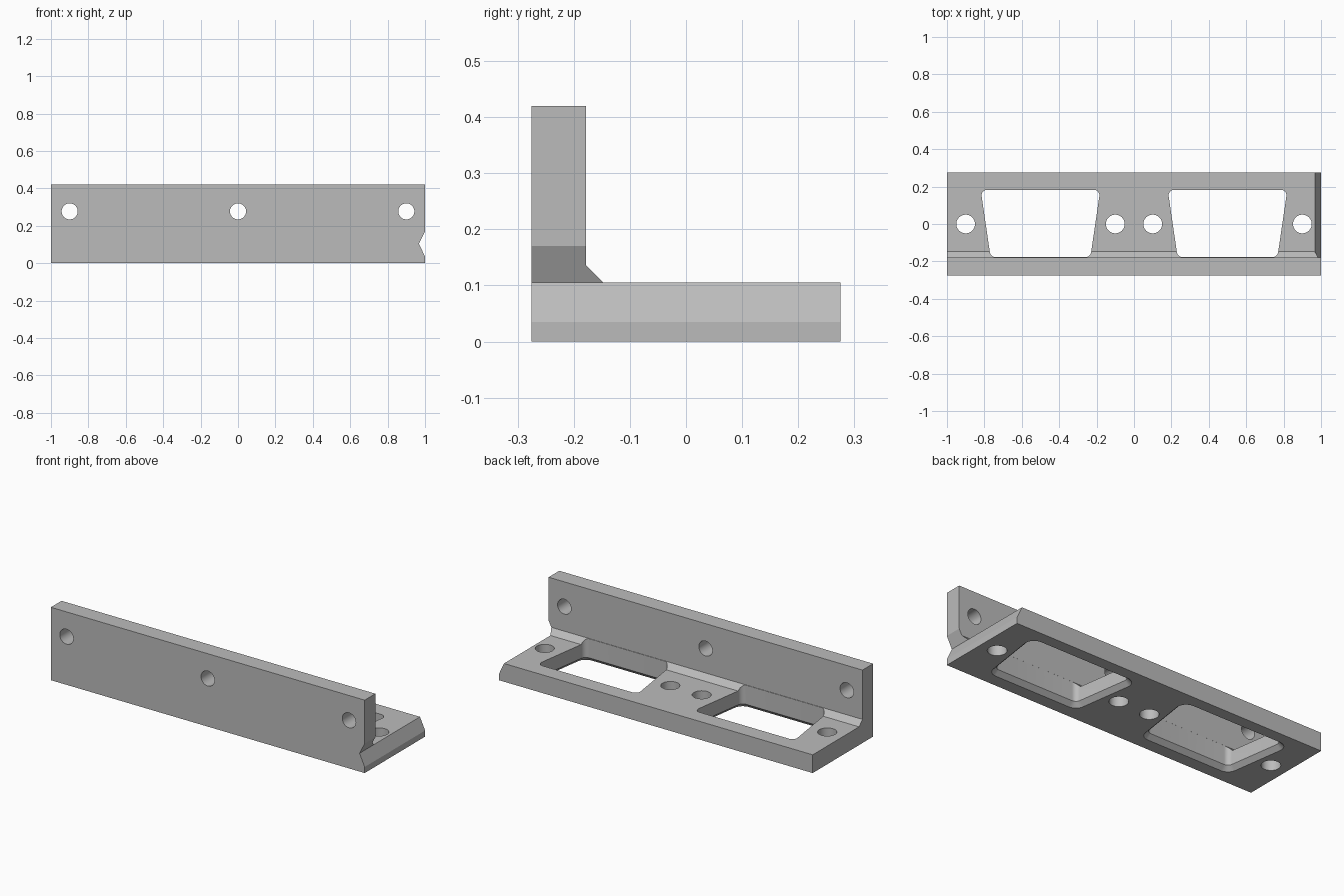
import bpy, bmesh
from math import sin, cos, radians, pi
from mathutils import Vector, Matrix

default = bpy.data.objects.get("Cube")
if default:
    bpy.data.objects.remove(default, do_unlink=True)

steel = bpy.data.materials.new("plain grey")
steel.use_nodes = True
GREY = (0.5, 0.5, 0.5, 1)
steel.diffuse_color = GREY
steel.node_tree.nodes["Principled BSDF"].inputs["Base Color"].default_value = GREY


def loft(name, rings):
    """Closed solid joining equal rings of points, capped at both ends."""
    bm = bmesh.new()
    loops = [[bm.verts.new(p) for p in ring] for ring in rings]
    for a, b in zip(loops, loops[1:]):
        for i in range(len(a)):
            j = (i + 1) % len(a)
            bm.faces.new((a[i], a[j], b[j], b[i]))
    bm.faces.new(loops[0])
    bm.faces.new(loops[-1])
    bmesh.ops.recalc_face_normals(bm, faces=bm.faces)
    mesh = bpy.data.meshes.new(name)
    bm.to_mesh(mesh)
    bm.free()
    mesh.materials.append(steel)
    obj = bpy.data.objects.new(name, mesh)
    bpy.context.collection.objects.link(obj)
    return obj


def circle(radius, place, steps=48):
    return [place(radius * cos(2 * pi * i / steps), radius * sin(2 * pi * i / steps))
            for i in range(steps)]


def window_ring(cx, z, grow=0.0, radius=0.03, steps=8):
    """Rounded trapezoid, wide at the back; grow offsets it outward."""
    tilt = -8.4
    corners = [(0.241, -0.147, -90, tilt), (0.285, 0.153, tilt, 90)]
    half = []
    for x, y, start, end in corners:
        for i in range(steps + 1):
            a = radians(start + (end - start) * i / steps)
            half.append((x + (radius + grow) * cos(a), y + (radius + grow) * sin(a)))
    return ([Vector((cx + x, y, z)) for x, y in half]
            + [Vector((cx - x, y, z)) for x, y in reversed(half)])


# L-shaped body with a sloped inner corner
profile = [(-0.275, 0), (0.275, 0), (0.275, 0.105), (-0.147, 0.105),
           (-0.178, 0.136), (-0.178, 0.42), (-0.275, 0.42)]
bracket = loft("angle_bracket", [[(x, y, z) for y, z in profile] for x in (-1, 1)])

cutters = []

# Windows with a bevel around the underside
for cx in (-0.5, 0.5):
    cutters.append(loft("window_cutter", [
        window_ring(cx, -0.025, 0.05), window_ring(cx, 0.025), window_ring(cx, 0.25)]))

# Screw holes through the base
for x in (-0.9, -0.1, 0.1, 0.9):
    cutters.append(loft("base_hole_cutter", [
        circle(0.05, lambda u, v: (x + u, v, z)) for z in (-0.1, 0.3)]))

# Screw holes through the upright wall
for x in (-0.9, 0, 0.9):
    cutters.append(loft("wall_hole_cutter", [
        circle(0.043, lambda u, v: (x + u, y, 0.277 + v)) for y in (-0.4, -0.1)]))

# V groove across the left end
groove = [(0.967, 0.105), (1.033, 0.235), (1.033, -0.035)]
cutters.append(loft("end_groove_cutter", [
    [(x, y, z) for x, z in groove] for y in (-0.4, 0.4)]))

for cutter in cutters:
    cutter.hide_render = True
    cut = bracket.modifiers.new(cutter.name, 'BOOLEAN')
    cut.operation = 'DIFFERENCE'
    cut.solver = 'EXACT'
    cut.object = cutter

# Apply the cuts, then drop the helpers
bpy.context.view_layer.update()
graph = bpy.context.evaluated_depsgraph_get()
result = bpy.data.meshes.new_from_object(bracket.evaluated_get(graph))
bracket.modifiers.clear()
bracket.data = result
for cutter in cutters:
    bpy.data.objects.remove(cutter, do_unlink=True)

# Smooth the holes and rounded corners only
bpy.ops.object.select_all(action='DESELECT')
bracket.select_set(True)
bpy.context.view_layer.objects.active = bracket
bpy.ops.object.shade_smooth_by_angle(angle=radians(16))
